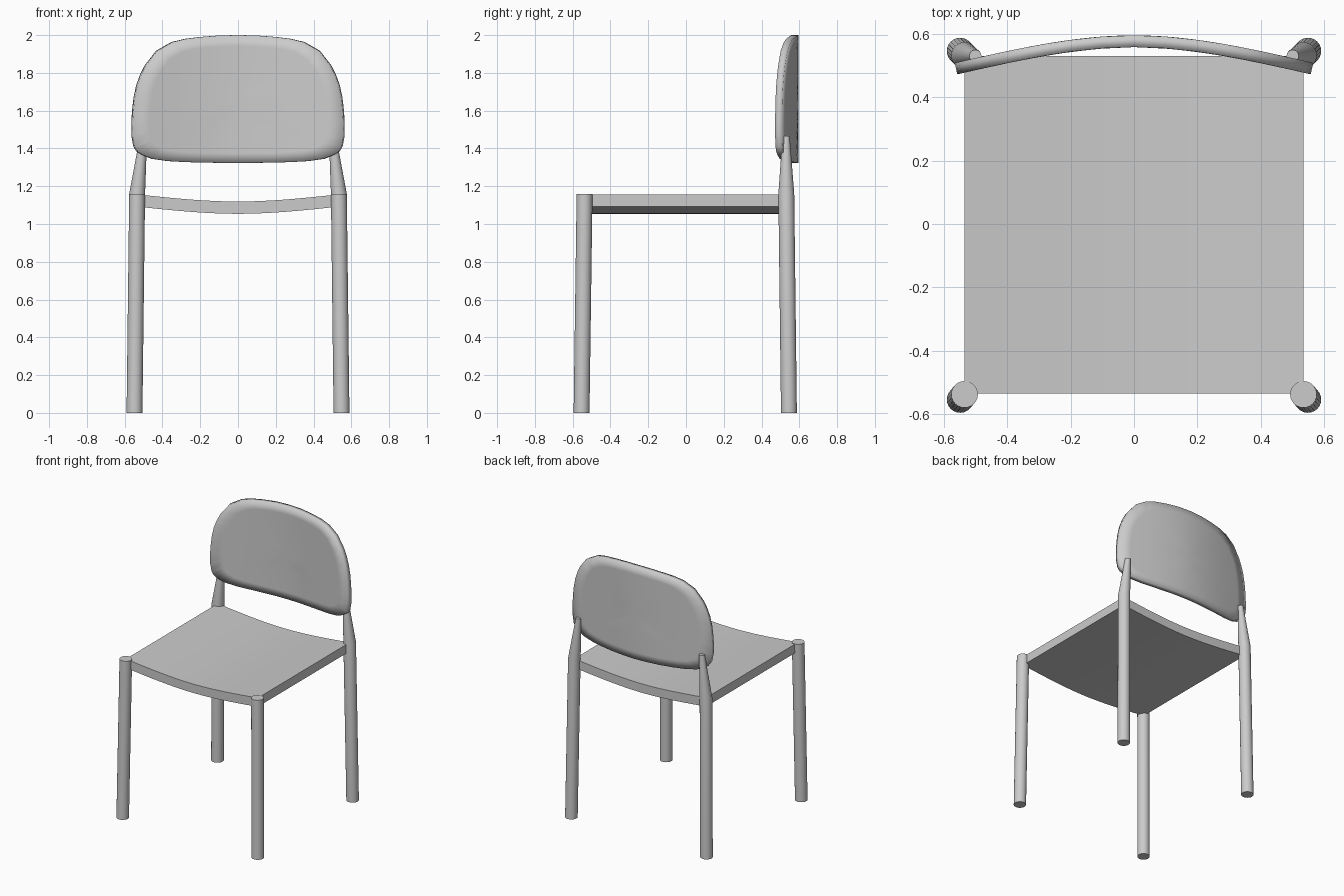
import bpy, bmesh, math

if "Cube" in bpy.data.objects:
    bpy.data.objects.remove(bpy.data.objects["Cube"])

def finish(name, bm, angle=30):
    bmesh.ops.recalc_face_normals(bm, faces=bm.faces[:])
    me = bpy.data.meshes.new(name)
    bm.to_mesh(me)
    bm.free()
    ob = bpy.data.objects.new(name, me)
    bpy.context.collection.objects.link(ob)
    bpy.ops.object.select_all(action='DESELECT')
    ob.select_set(True)
    bpy.context.view_layer.objects.active = ob
    bpy.ops.object.shade_smooth_by_angle(angle=math.radians(angle))
    return ob

def sag(t):
    # soft curve: bent in the middle, straight towards the ends
    t = abs(t)
    return 1.5 * t * t - 0.5 * t ** 3

def leg(name, stations, sides=24):
    # round tapered tube through (x, y, z, radius) stations
    bm = bmesh.new()
    rings = []
    for x, y, z, r in stations:
        rings.append([bm.verts.new((x + r * math.cos(a), y + r * math.sin(a), z))
                      for a in (2 * math.pi * i / sides for i in range(sides))])
    for lo, hi in zip(rings, rings[1:]):
        for i in range(sides):
            j = (i + 1) % sides
            bm.faces.new((lo[i], lo[j], hi[j], hi[i]))
    bm.faces.new(rings[0])
    bm.faces.new(rings[-1])
    finish(name, bm)

# Legs, the back ones tapering up to the backrest
for side, s in (("left", -1), ("right", 1)):
    leg("front_leg_" + side, [(s * 0.548, -0.553, 0, 0.042), (s * 0.534, -0.537, 1.16, 0.042)])
    leg("back_leg_" + side, [(s * 0.548, 0.545, 0, 0.042), (s * 0.534, 0.531, 1.16, 0.042),
                             (s * 0.5, 0.53, 1.465, 0.019)])

# Seat: dished slab extruded front to back
bm = bmesh.new()
n, half = 24, 0.535
ts = [2 * i / n - 1 for i in range(n + 1)]
top = [(half * t, 1.119 + 0.038 * sag(t)) for t in ts]
profile = top + [(x, z - 0.065) for x, z in reversed(top)]
front = bm.faces.new([bm.verts.new((x, -0.535, z)) for x, z in profile])
ext = bmesh.ops.extrude_face_region(bm, geom=[front], use_keep_orig=True)
bmesh.ops.translate(bm, vec=(0, 1.065, 0),
                    verts=[g for g in ext["geom"] if isinstance(g, bmesh.types.BMVert)])
finish("seat", bm)

# Backrest: rounded outline filled with shrinking rings, bent and thickened
right = [(0.1, 1.998), (0.2, 1.99), (0.28, 1.98), (0.35, 1.963), (0.43, 1.917), (0.49, 1.84),
         (0.515, 1.79), (0.535, 1.735), (0.549, 1.67), (0.556, 1.61), (0.561, 1.54),
         (0.561, 1.47), (0.55, 1.41), (0.535, 1.385), (0.51, 1.367), (0.455, 1.345),
         (0.37, 1.333), (0.28, 1.328), (0.19, 1.325), (0.1, 1.324)]
outline = [(0, 2.0)] + right + [(0, 1.323)] + [(-x, z) for x, z in reversed(right)]
zc = 1.64

def bent(x, z):
    return (x, 0.576 - 0.086 * sag(x / 0.56), z)

bm = bmesh.new()
rings = [[bm.verts.new(bent(x * k, zc + (z - zc) * k)) for x, z in outline]
         for k in (1, 0.84, 0.65, 0.45, 0.22)]
m = len(outline)
for a, b in zip(rings, rings[1:]):
    for i in range(m):
        j = (i + 1) % m
        bm.faces.new((a[i], a[j], b[j], b[i]))
hub = bm.verts.new(bent(0, zc))
for i in range(m):
    bm.faces.new((rings[-1][i], rings[-1][(i + 1) % m], hub))
back = finish("backrest", bm, 180)
mod = back.modifiers.new("thickness", 'SOLIDIFY')
mod.thickness = 0.037
mod.offset = 0
